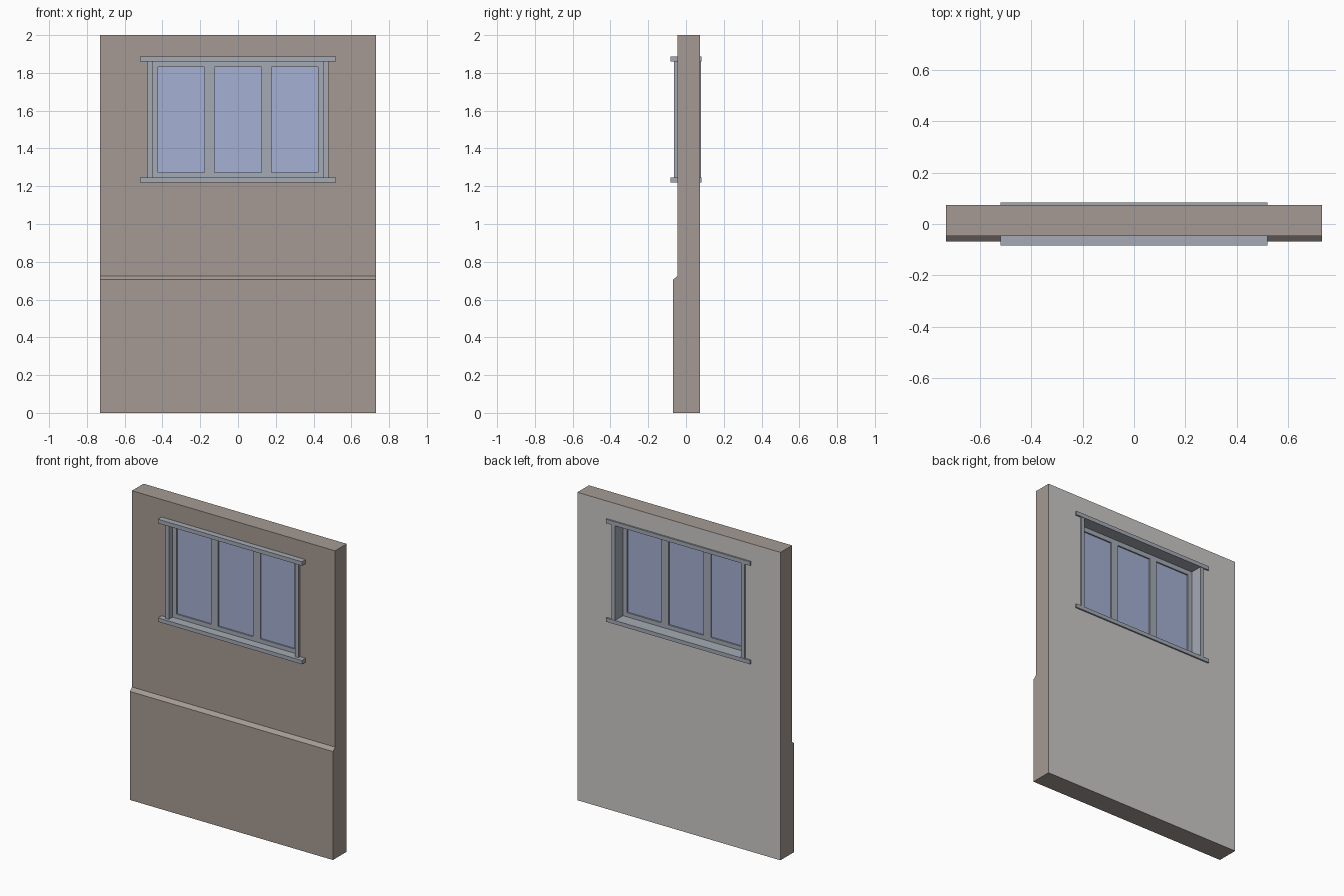
import bpy, bmesh

if "Cube" in bpy.data.objects:
    bpy.data.objects.remove(bpy.data.objects["Cube"])

def material(name, rgb):
    m = bpy.data.materials.new(name)
    m.diffuse_color = (*rgb, 1)
    m.use_nodes = True
    m.node_tree.nodes["Principled BSDF"].inputs["Base Color"].default_value = m.diffuse_color
    return m

PLASTER = material("brown plaster", (0.376, 0.323, 0.292))
INSIDE = material("pale interior", (0.597, 0.591, 0.565))
FRAME = material("blue grey frame", (0.376, 0.407, 0.462))
GLASS = material("blue glass", (0.376, 0.434, 0.645))

def add(name, bm, *mats):
    bmesh.ops.recalc_face_normals(bm, faces=bm.faces)
    me = bpy.data.meshes.new(name)
    bm.to_mesh(me)
    bm.free()
    for m in mats:
        me.materials.append(m)
    ob = bpy.data.objects.new(name, me)
    bpy.context.collection.objects.link(ob)
    return ob

def box(name, x0, x1, y0, y1, z0, z1, mat):
    bm = bmesh.new()
    bmesh.ops.create_cube(bm, size=1)
    for v in bm.verts:
        v.co = (x1 if v.co.x > 0 else x0, y1 if v.co.y > 0 else y0, z1 if v.co.z > 0 else z0)
    return add(name, bm, mat)

# Wall: side profile with plinth and sloped ledge, extruded along x
W, FRONT, BACK = 0.73, -0.046, 0.073
profile = [(-0.068, 0), (BACK, 0), (BACK, 2), (FRONT, 2), (FRONT, 0.725), (-0.068, 0.705)]
bm = bmesh.new()
face = bm.faces.new([bm.verts.new((-W, y, z)) for y, z in profile])
ext = bmesh.ops.extrude_face_region(bm, geom=[face])
bmesh.ops.translate(bm, vec=(2 * W, 0, 0),
                    verts=[g for g in ext["geom"] if isinstance(g, bmesh.types.BMVert)])
bmesh.ops.recalc_face_normals(bm, faces=bm.faces)
for f in bm.faces:
    f.material_index = 1 if f.normal.y > 0.9 else 0   # interior side is pale
wall = add("wall", bm, PLASTER, INSIDE)

# Window opening
OX, Z0, Z1, T = 0.453, 1.245, 1.86, 0.012
cutter = box("opening_cutter", -OX - T, OX + T, -0.3, 0.3, Z0 - T, Z1 + T, PLASTER)
cutter.hide_render = True
cutter.hide_viewport = True
cut = wall.modifiers.new("opening", 'BOOLEAN')
cut.object = cutter
cut.operation = 'DIFFERENCE'
cut.solver = 'EXACT'

# Reveal lining
for s, side in ((-1, "left"), (1, "right")):
    a, b = sorted((s * OX, s * (OX + T)))
    box("lining_" + side, a, b, FRONT, BACK, Z0 - T, Z1 + T, FRAME)
box("lining_top", -OX, OX, FRONT, BACK, Z1, Z1 + T, FRAME)
box("lining_bottom", -OX, OX, FRONT, BACK, Z0 - T, Z0, FRAME)

# Outer and inner trim: long head and sill bars, thinner side boards
for label, wall_y, bar_y, side_y in (("front", FRONT, -0.083, -0.063), ("back", BACK, 0.083, 0.08)):
    y0, y1 = sorted((wall_y, bar_y))
    box(label + "_head_trim", -0.518, 0.518, y0, y1, Z1, 1.886, FRAME)
    box(label + "_sill_trim", -0.518, 0.518, y0, y1, 1.22, Z0, FRAME)
    y0, y1 = sorted((wall_y, side_y))
    for s, side in ((-1, "left"), (1, "right")):
        a, b = sorted((s * OX, s * 0.478))
        box(f"{label}_{side}_trim", a, b, y0, y1, Z0, Z1, FRAME)

# Window sash: rails, stiles and two mullions
FY0, FY1 = -0.025, 0.0
box("sash_top_rail", -OX, OX, FY0, FY1, 1.83, Z1, FRAME)
box("sash_bottom_rail", -OX, OX, FY0, FY1, Z0, 1.272, FRAME)
for name, a, b in (("left_stile", -OX, -0.424), ("left_mullion", -0.178, -0.125),
                   ("right_mullion", 0.125, 0.178), ("right_stile", 0.424, OX)):
    box("sash_" + name, a, b, FY0, FY1, 1.272, 1.83, FRAME)

# Glass panes
for name, a, b in (("left", -0.424, -0.178), ("middle", -0.125, 0.125), ("right", 0.178, 0.424)):
    box("glass_" + name, a, b, -0.016, -0.009, 1.272, 1.83, GLASS)
